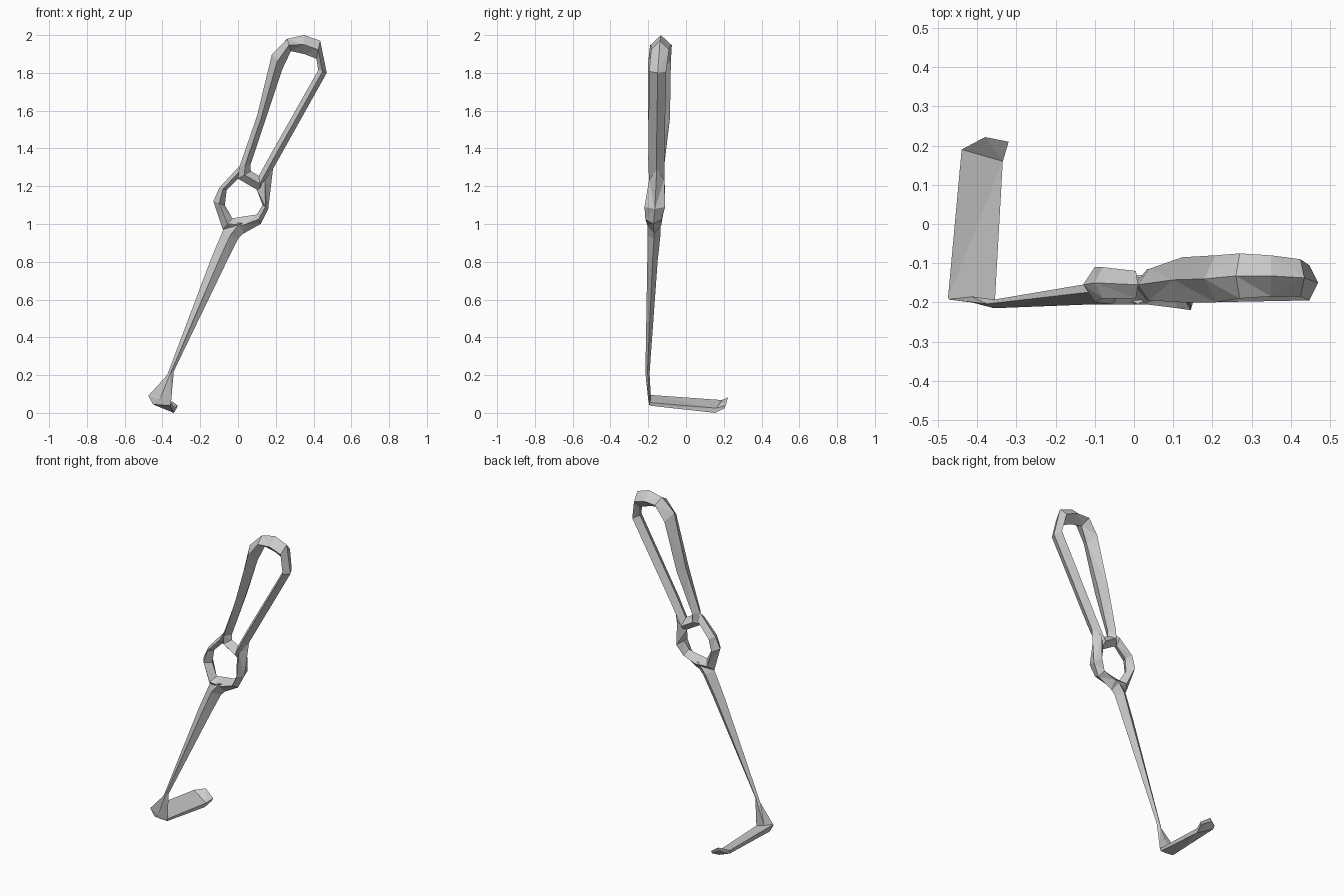
import bpy, bmesh


def loft(name, sections, closed=False):
    """Skin a row of four-point sections with flat faces."""
    bm = bmesh.new()
    rows = [[bm.verts.new(p) for p in s] for s in sections]
    n = len(rows)
    for i in range(n if closed else n - 1):
        a, b = rows[i], rows[(i + 1) % n]
        for j in range(4):
            k = (j + 1) % 4
            bm.faces.new((a[j], a[k], b[k], b[j]))
    if not closed:
        bm.faces.new(rows[0])
        bm.faces.new(rows[-1])
    bmesh.ops.triangulate(bm, faces=bm.faces[:])
    bmesh.ops.recalc_face_normals(bm, faces=bm.faces[:])
    mesh = bpy.data.meshes.new(name)
    bm.to_mesh(mesh)
    bm.free()
    obj = bpy.data.objects.new(name, mesh)
    bpy.context.collection.objects.link(obj)
    return obj


def diamond(ox, oz, ix, iz, front, back):
    """Bar section: outer edge, front ridge, inner edge, back ridge."""
    mx, mz, my = (ox + ix) / 2, (oz + iz) / 2, (front + back) / 2
    return [(ox, my, oz), (mx, front, mz), (ix, my, iz), (mx, back, mz)]


# Long open handle loop, clockwise from its lower left
handle = [
    (0.01, 1.31, 0.065, 1.31, -0.195, -0.115),
    (0.10, 1.57, 0.145, 1.55, -0.20, -0.085),
    (0.18, 1.90, 0.235, 1.82, -0.20, -0.08),
    (0.26, 1.98, 0.28, 1.915, -0.19, -0.075),
    (0.35, 2.00, 0.35, 1.90, -0.185, -0.08),
    (0.435, 1.97, 0.415, 1.875, -0.185, -0.09),
    (0.47, 1.80, 0.425, 1.815, -0.195, -0.105),
    (0.19, 1.30, 0.185, 1.39, -0.20, -0.115),
    (0.12, 1.17, 0.11, 1.255, -0.195, -0.115),
    (0.00, 1.24, 0.068, 1.28, -0.195, -0.115),
]
loft("handle_loop", [diamond(*s) for s in handle], closed=True)

# Finger ring, from the handle's left side round the bottom to its right side
ring = [
    (0.01, 1.31, 0.00, 1.24, -0.19, -0.12),
    (-0.10, 1.19, -0.06, 1.18, -0.19, -0.11),
    (-0.13, 1.12, -0.07, 1.10, -0.20, -0.11),
    (-0.08, 0.97, -0.03, 1.03, -0.205, -0.13),
    (0.03, 0.95, 0.03, 1.04, -0.205, -0.13),
    (0.12, 1.00, 0.10, 1.05, -0.215, -0.13),
    (0.16, 1.08, 0.13, 1.10, -0.22, -0.11),
    (0.185, 1.29, 0.10, 1.18, -0.195, -0.115),
]
loft("finger_ring", [diamond(*s) for s in ring])

# Tapering shaft that flares into the foot
shaft = [
    (-0.06, 1.00, 0.08, 1.01, -0.205, -0.135),
    (-0.08, 0.965, 0.00, 0.92, -0.205, -0.135),
    (-0.145, 0.81, -0.06, 0.80, -0.205, -0.15),
    (-0.375, 0.20, -0.34, 0.22, -0.215, -0.193),
    (-0.475, 0.09, -0.355, 0.05, -0.20, -0.185),
    (-0.45, 0.045, -0.36, 0.04, -0.195, -0.185),
]
loft("shaft", [diamond(*s) for s in shaft])

# Tilted blade with a turned-up tip
blade = [
    [(-0.475, -0.19, 0.095), (-0.355, -0.195, 0.055),
     (-0.36, -0.19, 0.038), (-0.45, -0.185, 0.045)],
    [(-0.44, 0.19, 0.068), (-0.335, 0.16, 0.025),
     (-0.34, 0.155, 0.0), (-0.435, 0.185, 0.045)],
    [(-0.38, 0.222, 0.082), (-0.32, 0.21, 0.04),
     (-0.325, 0.205, 0.025), (-0.385, 0.215, 0.06)],
]
loft("blade", blade)
